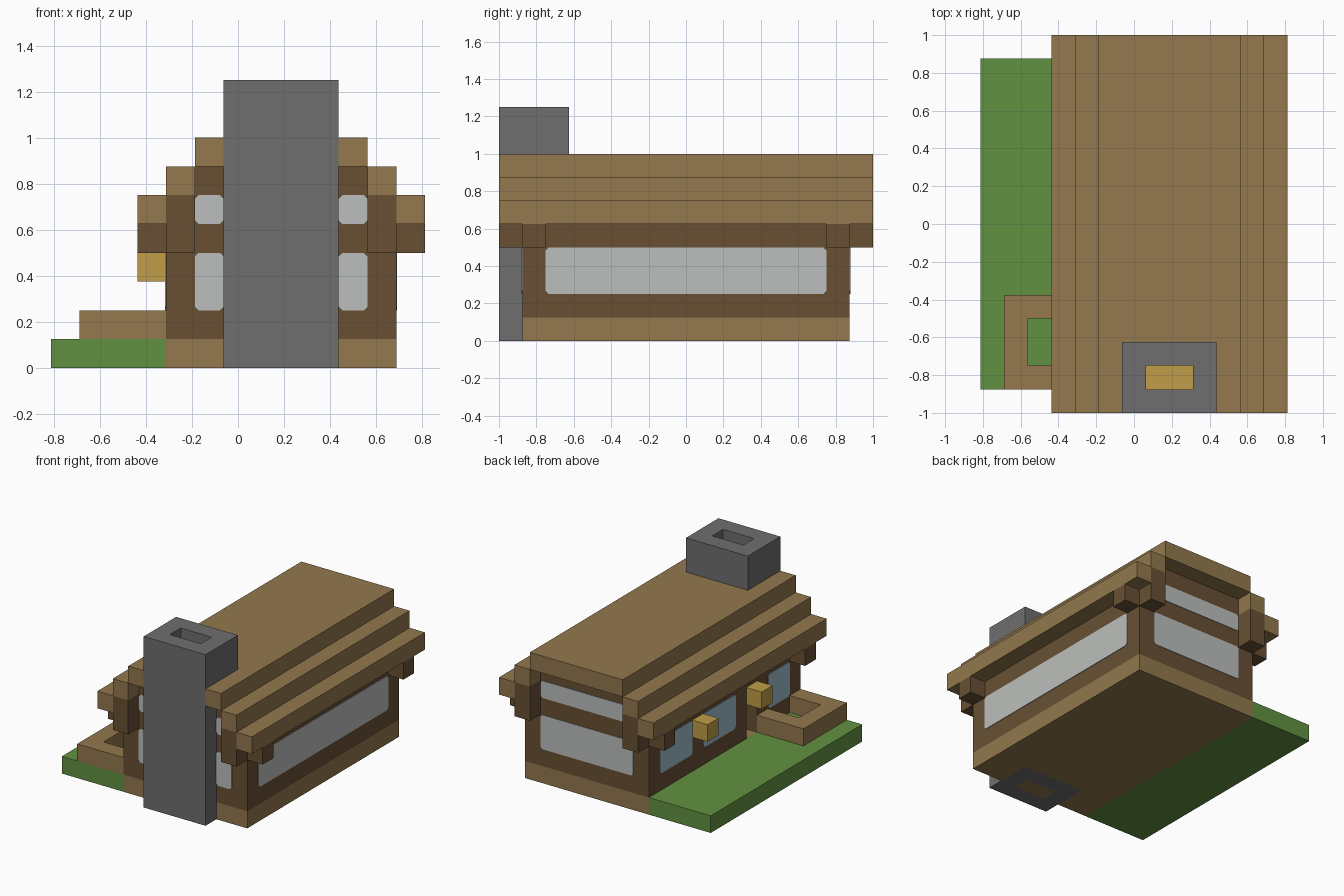
import bpy, bmesh
from mathutils import Vector

if "Cube" in bpy.data.objects:
    bpy.data.objects.remove(bpy.data.objects["Cube"])

U = 0.125                                # one building block
ORIGIN = Vector((-6.5, -8, 0))           # grid corner, in blocks


def linear(c):
    return c / 12.92 if c <= 0.04045 else ((c + 0.055) / 1.055) ** 2.4


def material(name, hex_colour):
    rgb = [linear(int(hex_colour[i:i + 2], 16) / 255) for i in (0, 2, 4)]
    m = bpy.data.materials.new(name)
    m.use_nodes = True
    m.diffuse_color = (*rgb, 1)
    m.node_tree.nodes["Principled BSDF"].inputs["Base Color"].default_value = (*rgb, 1)
    return m


PLANK = material("light_wood", "93784E")
TIMBER = material("dark_wood", "685034")
STONE = material("grey_stone", "6E6E6E")
GRASS = material("grass_green", "629141")
GOLD = material("glowing_gold", "C09E48")
PANE = material("pale_glass", "BCBFBD")
BLUE = material("blue_glass", "9DBECB")


def prism(name, outline, direction, mat):
    """Extrude a flat outline, given in blocks, along a direction."""
    bm = bmesh.new()
    face = bm.faces.new([bm.verts.new((Vector(p) + ORIGIN) * U) for p in outline])
    moved = bmesh.ops.extrude_face_region(bm, geom=[face])["geom"]
    bmesh.ops.translate(bm, vec=Vector(direction) * U,
                        verts=[v for v in moved if isinstance(v, bmesh.types.BMVert)])
    bmesh.ops.recalc_face_normals(bm, faces=bm.faces)
    mesh = bpy.data.meshes.new(name)
    bm.to_mesh(mesh)
    bm.free()
    mesh.materials.append(mat)
    obj = bpy.data.objects.new(name, mesh)
    bpy.context.collection.objects.link(obj)
    return obj


def box(name, x, y, z, mat):
    base = [(x[0], y[0], z[0]), (x[1], y[0], z[0]), (x[1], y[1], z[0]), (x[0], y[1], z[0])]
    return prism(name, base, (0, 0, z[1] - z[0]), mat)


def cut(obj, x, y, z):
    """Remove a box-shaped volume from a part."""
    cutter = box("cutter", x, y, z, TIMBER)
    cutter.hide_render = True
    mod = obj.modifiers.new("opening", "BOOLEAN")
    mod.operation, mod.object, mod.solver = "DIFFERENCE", cutter, "EXACT"
    bpy.context.view_layer.objects.active = obj
    bpy.ops.object.modifier_apply(modifier=mod.name)
    bpy.data.objects.remove(cutter)


def window(name, axis, wall, side, span, z, mat):
    """Thin pane with clipped corners on a wall facing along axis 0 or 1."""
    c = 0.13
    (a, b), (d, e) = span, z
    loop = [(a + c, d), (b - c, d), (b, d + c), (b, e - c),
            (b - c, e), (a + c, e), (a, e - c), (a, d + c)]
    points = [(wall, s, t) if axis == 0 else (s, wall, t) for s, t in loop]
    push = [0, 0, 0]
    push[axis] = side * 0.03
    return prism(name, points, push, mat)


# Ground and planter
box("lawn", (0, 4), (1, 15), (0, 1), GRASS)
box("planter_front", (1, 4), (1, 2), (1, 2), PLANK)
box("planter_back", (1, 4), (4, 5), (1, 2), PLANK)
box("planter_side", (1, 2), (2, 4), (1, 2), PLANK)

# House body with stepped gables
floor = box("floor", (4, 12), (1, 15), (0, 1), PLANK)
gable = [(4, 1), (12, 1), (12, 6), (11, 6), (11, 7), (5, 7), (5, 6), (4, 6)]
walls = prism("walls", [(x, 1, z) for x, z in gable], (0, 14, 0), TIMBER)
ridge = box("roof_top", (5, 11), (0, 16), (7, 8), PLANK)

# Openings for the chimney and the doorway
for part in (floor, walls, ridge):
    cut(part, (6, 10), (-1, 3), (-1, 9))
cut(walls, (3, 5), (5, 6), (0.5, 3))

# Stepped roof, bracket beams and gable posts on both sides
for side in ("right", "left"):
    def span(a, b):
        return (a, b) if side == "right" else (16 - b, 16 - a)
    box(side + "_roof_step", span(4, 5), (0, 16), (6, 7), PLANK)
    box(side + "_eave", span(3, 4), (0, 16), (5, 6), PLANK)
    for end, y_post, y_beam in (("front", (0, 1), (1, 2)), ("back", (15, 16), (14, 15))):
        box(f"{end}_{side}_gable_post", span(4, 5), y_post, (4, 6), TIMBER)
        box(f"{end}_{side}_eave_bracket", span(3, 4), y_beam, (4, 5), TIMBER)

# Windows
window("left_long_window", 0, 12, 1, (2, 14), (2, 4), PANE)
for i, ys in enumerate([(2, 4), (7, 10), (11, 14)]):
    window(f"right_window_{i + 1}", 0, 4, -1, ys, (2, 4), BLUE)
for level, z in (("lower", (2, 4)), ("upper", (5, 6))):
    window(level + "_back_window", 1, 15, 1, (5, 11), z, PANE)
    for i, xs in enumerate([(5, 6), (10, 11)]):
        window(f"{level}_front_window_{i + 1}", 1, 1, -1, xs, z, PANE)

# Lamps
for name, y in (("wall_lamp", 10), ("door_lamp", 5)):
    box(name, (3, 4), (y, y + 1), (3, 4), GOLD)

# Chimney with flue, hearth and fire
chimney = box("chimney", (6, 10), (0, 3), (0, 10), STONE)
cut(chimney, (7, 9), (1, 2), (-1, 11))
box("hearth", (7, 9), (1, 2), (0, 1), PLANK)
box("fire", (7, 9), (1, 2), (1, 2), GOLD)
